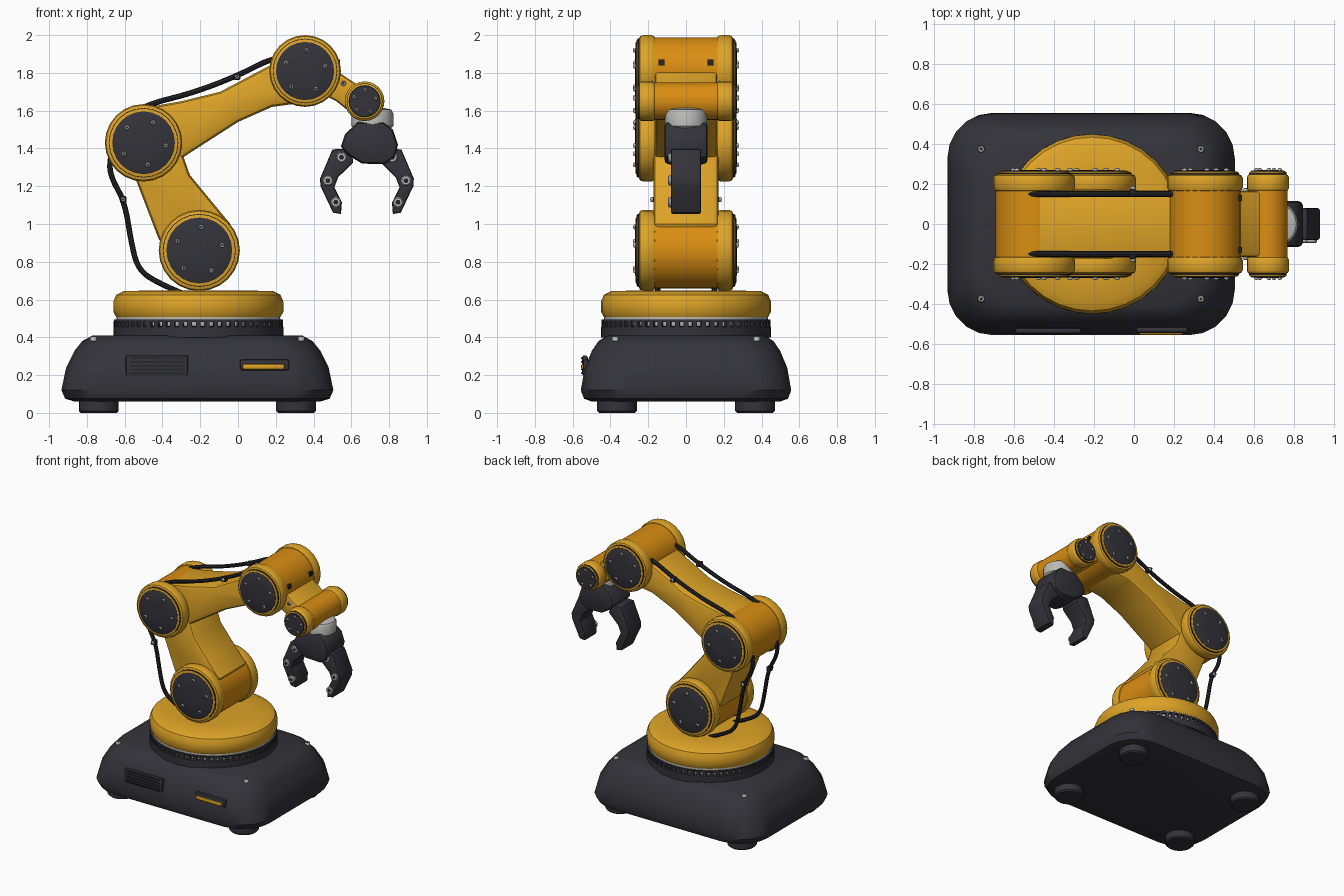
import bpy, bmesh, math
from mathutils import Vector, Matrix

if "Cube" in bpy.data.objects:
    bpy.data.objects.remove(bpy.data.objects["Cube"])


def material(name, r, g, b):
    m = bpy.data.materials.new(name)
    m.use_nodes = True
    m.diffuse_color = (r, g, b, 1)
    m.node_tree.nodes["Principled BSDF"].inputs["Base Color"].default_value = (r, g, b, 1)
    return m


YELLOW = material("yellow paint", 0.73, 0.37, 0.02)
ORANGE = material("deep orange paint", 0.70, 0.27, 0.006)
DARK = material("charcoal", 0.033, 0.033, 0.042)
BLACK = material("black rubber", 0.018, 0.018, 0.022)
GREY = material("light grey metal", 0.50, 0.50, 0.48)
X, Y, Z = Vector((1, 0, 0)), Vector((0, 1, 0)), Vector((0, 0, 1))
made = []


def finish(name, bm, mat):
    bmesh.ops.recalc_face_normals(bm, faces=bm.faces)
    mesh = bpy.data.meshes.new(name)
    bm.to_mesh(mesh)
    bm.free()
    mesh.materials.append(mat)
    ob = bpy.data.objects.new(name, mesh)
    bpy.context.collection.objects.link(ob)
    made.append(ob)
    return ob


def skin(name, rings, mat):
    """Join rings of points into a closed skin."""
    bm = bmesh.new()
    rows = [[bm.verts.new(p) for p in ring] for ring in rings]
    n = len(rows[0])
    for a, b in zip(rows, rows[1:]):
        for i in range(n):
            j = (i + 1) % n
            bm.faces.new((a[i], a[j], b[j], b[i]))
    bm.faces.new(rows[0])
    bm.faces.new(rows[-1])
    return finish(name, bm, mat)


def lathe(name, profile, origin, mat, axis=Z, sides=24):
    """Spin (radius, height) pairs round an axis."""
    turn = axis.to_track_quat('Z', 'Y')
    rings = [[Vector(origin) + turn @ Vector((r * math.cos(math.tau * i / sides),
                                              r * math.sin(math.tau * i / sides), h))
              for i in range(sides)] for r, h in profile]
    return skin(name, rings, mat)


def prism(name, outline, half, mat, bevel=0.0, segments=2):
    """Extrude an x-z outline across y, rounding its rims."""
    bm = bmesh.new()
    front = bm.faces.new([bm.verts.new((x, -half, z)) for x, z in outline])
    ext = bmesh.ops.extrude_face_region(bm, geom=[front], use_keep_orig=True)
    back = [v for v in ext["geom"] if isinstance(v, bmesh.types.BMVert)]
    bmesh.ops.translate(bm, verts=back, vec=(0, 2 * half, 0))
    bmesh.ops.recalc_face_normals(bm, faces=bm.faces)
    if bevel:
        rims = [e for e in bm.edges if abs(e.verts[0].co.y - e.verts[1].co.y) < 1e-5]
        bmesh.ops.bevel(bm, geom=rims, offset=bevel, segments=segments, profile=0.5,
                        affect='EDGES', clamp_overlap=True)
    return finish(name, bm, mat)


def box(name, centre, size, mat, bevel=0.0, spin=0.0):
    bm = bmesh.new()
    bmesh.ops.create_cube(bm, size=1, matrix=Matrix.Diagonal((*size, 1)))
    if bevel:
        bmesh.ops.bevel(bm, geom=bm.edges[:], offset=bevel, segments=2, profile=0.5, affect='EDGES')
    bm.transform(Matrix.Translation(centre) @ Matrix.Rotation(spin, 4, 'Z'))
    return finish(name, bm, mat)


def bolt(name, origin, axis, r=0.015):
    lathe(name, [(r, -0.012), (r, 0.006), (r * 0.8, 0.011)], origin, GREY, axis, 10)
    lathe(name + "_socket", [(r * 0.5, 0), (r * 0.5, 0.0125)], origin, BLACK, axis, 6)


# Base: stacked rounded rectangles
CX = -0.215


def rounded_rect(inset, z, radius=0.23, steps=5):
    hx, hy = 0.72 - inset, 0.557 - inset * 0.85
    ring = []
    for k, (sx, sy) in enumerate([(1, 1), (-1, 1), (-1, -1), (1, -1)]):
        for i in range(steps + 1):
            a = math.pi / 2 * (k + i / steps)
            ring.append((CX + sx * (hx - radius) + radius * math.cos(a),
                         sy * (hy - radius) + radius * math.sin(a), z))
    return ring


skin("base_body", [rounded_rect(i, z) for i, z in
                   [(0.07, 0.06), (0.02, 0.075), (0, 0.12), (0.025, 0.24),
                    (0.07, 0.33), (0.11, 0.38), (0.165, 0.41)]], DARK)
for sx in (-1, 1):
    for sy in (-1, 1):
        lathe("foot", [(0.095, 0), (0.105, 0.01), (0.105, 0.1)],
              (CX + sx * 0.522, sy * 0.365, 0), DARK)
        bolt("base_bolt", (CX + sx * 0.55, sy * 0.375, 0.393), Z, 0.018)

# Front vent and indicator strip
box("vent_panel", (-0.43, -0.535, 0.25), (0.33, 0.03, 0.11), DARK, 0.012)
for i in range(5):
    box("vent_slat", (-0.43, -0.55, 0.21 + i * 0.02), (0.28, 0.012, 0.007), BLACK)
box("indicator_frame", (0.14, -0.53, 0.253), (0.26, 0.03, 0.06), DARK, 0.012)
box("indicator_strip", (0.135, -0.545, 0.245), (0.22, 0.02, 0.028), YELLOW, 0.008)

# Turntable with toothed ring
TX = -0.21
lathe("turntable_ring", [(0.45, 0.40), (0.45, 0.455), (0.43, 0.46)], (TX, 0, 0), DARK, sides=48)
lathe("bearing_ring", [(0.425, 0.45), (0.435, 0.49), (0.43, 0.53)], (TX, 0, 0), GREY, sides=48)
lathe("tooth_rim", [(0.40, 0.482), (0.447, 0.482), (0.447, 0.495), (0.40, 0.495)],
      (TX, 0, 0), DARK, sides=48)
for i in range(60):
    a = math.tau * i / 60
    box("ring_tooth", (TX + 0.437 * math.cos(a), 0.437 * math.sin(a), 0.47),
        (0.022, 0.025, 0.034), DARK, spin=a)
lathe("turntable", [(0.40, 0.50), (0.435, 0.508), (0.45, 0.535), (0.45, 0.59), (0.435, 0.625),
                    (0.395, 0.645), (0.25, 0.648)], (TX, 0, 0), YELLOW, sides=32)


# Joints: drum, rounded side caps, cover discs and bolts
def joint(name, x, z, r, start):
    lathe(name + "_drum", [(r * 0.94, -0.174), (r * 0.94, 0.174)], (x, 0, z), ORANGE, Y, 32)
    for s in (-1, 1):
        at, axis = (x, 0, z), Y * s
        b = min(0.022, r * 0.15)
        lathe(name + "_cap", [(r - b, 0.162), (r - b * 0.3, 0.168), (r, 0.162 + b), (r, 0.25 - b),
                              (r - b * 0.3, 0.244), (r - b, 0.25)], at, YELLOW, axis, 24)
        lathe(name + "_seal", [(r * 0.9, 0.24), (r * 0.9, 0.256)], at, BLACK, axis)
        lathe(name + "_rim", [(r * 0.88, 0.24), (r * 0.88, 0.26), (r * 0.85, 0.262)],
              at, YELLOW, axis)
        lathe(name + "_cover", [(r * 0.81, 0.24), (r * 0.81, 0.264), (r * 0.77, 0.268),
                                (r * 0.3, 0.27)], at, DARK, axis)
        for i in range(5):
            a = math.radians(start + 72 * i)
            bolt(name + "_bolt", (x + r * 0.58 * math.cos(a), s * 0.268,
                                  z + r * 0.58 * math.sin(a)), axis, 0.008 + r * 0.025)


joint("shoulder", -0.205, 0.86, 0.215, 85)
joint("elbow", -0.5, 1.43, 0.205, 65)
joint("upper_wrist", 0.355, 1.81, 0.19, 85)
joint("lower_wrist", 0.67, 1.65, 0.105, 85)

# Arm links
prism("lower_arm", [(-0.6, 1.34), (-0.535, 1.22), (-0.47, 1.05), (-0.42, 0.92), (-0.3, 0.75),
                    (-0.1, 0.85), (-0.04, 1.0), (-0.14, 1.12), (-0.255, 1.26), (-0.29, 1.36),
                    (-0.42, 1.5)], 0.172, YELLOW, 0.03)
prism("upper_arm", [(-0.5, 1.615), (-0.3, 1.65), (-0.095, 1.7), (0.17, 1.84), (0.3, 1.9),
                    (0.42, 1.7), (0.33, 1.64), (0.18, 1.62), (0, 1.54), (-0.28, 1.36),
                    (-0.36, 1.3)], 0.168, YELLOW, 0.03)
prism("wrist_link", [(0.44, 1.88), (0.53, 1.805), (0.62, 1.745), (0.7, 1.7), (0.62, 1.57),
                     (0.52, 1.65), (0.44, 1.69), (0.4, 1.75)], 0.165, YELLOW, 0.02)


# Cables with clips on both sides
def cable(name, points, y):
    cu = bpy.data.curves.new(name, 'CURVE')
    cu.dimensions, cu.bevel_depth, cu.bevel_resolution = '3D', 0.0145, 2
    sp = cu.splines.new('NURBS')
    sp.points.add(len(points) - 1)
    for p, (x, z) in zip(sp.points, points):
        p.co = (x, y, z, 1)
    sp.order_u, sp.use_endpoint_u, sp.resolution_u = 3, True, 4
    cu.materials.append(BLACK)
    ob = bpy.data.objects.new(name, cu)
    bpy.context.collection.objects.link(ob)
    made.append(ob)


for s in (-1, 1):
    cable("upper_cable", [(-0.6, 1.57), (-0.48, 1.635), (-0.25, 1.69), (0, 1.785), (0.2, 1.89),
                          (0.28, 1.88)], s * 0.15)
    cable("lower_cable", [(-0.64, 1.48), (-0.685, 1.34), (-0.67, 1.24), (-0.6, 1.12),
                          (-0.565, 0.9), (-0.53, 0.76), (-0.43, 0.69), (-0.3, 0.635)], s * 0.15)
    for x, z in [(-0.005, 1.78), (-0.608, 1.13)]:
        box("cable_clip", (x, s * 0.155, z), (0.036, 0.04, 0.036), BLACK, 0.008)
        bolt("clip_bolt", (x, s * 0.178, z), Y * s, 0.013)
    box("wrist_stop", (0.53, s * 0.13, 1.855), (0.02, 0.03, 0.03), BLACK)
    bolt("wrist_bolt", (0.558, s * 0.168, 1.745), Y * s, 0.014)

# Gripper: neck, palm and two mirrored fingers
lathe("gripper_neck", [(0.09, 1.5), (0.11, 1.52), (0.11, 1.585), (0.1, 1.605), (0.06, 1.615)],
      (0.712, 0, 0), GREY)
prism("gripper_palm", [(0.545, 1.41), (0.566, 1.475), (0.635, 1.54), (0.767, 1.54), (0.82, 1.5),
                       (0.847, 1.42), (0.83, 1.353), (0.775, 1.316), (0.656, 1.32),
                       (0.582, 1.365)], 0.115, DARK, 0.025)
finger = [(0.5, 1.395), (0.434, 1.24), (0.437, 1.2), (0.503, 1.06), (0.545, 1.053),
          (0.55, 1.114), (0.51, 1.194), (0.53, 1.247), (0.61, 1.326), (0.6, 1.4)]
MID = 0.6825
for side, name in ((1, "right_finger"), (-1, "left_finger")):
    prism(name, [(MID + side * (x - MID), z) for x, z in finger], 0.08, DARK, 0.012)
    for x, z in [(0.548, 1.353), (0.476, 1.23), (0.518, 1.115)]:
        bolt(name + "_bolt", (MID + side * (x - MID), -0.083, z), -Y, 0.028)

# Turn cables into meshes and smooth everything except sharp edges
bpy.ops.object.select_all(action='DESELECT')
for ob in made:
    ob.select_set(True)
bpy.context.view_layer.objects.active = made[0]
bpy.ops.object.convert(target='MESH')
bpy.ops.object.shade_smooth_by_angle(angle=math.radians(38))
